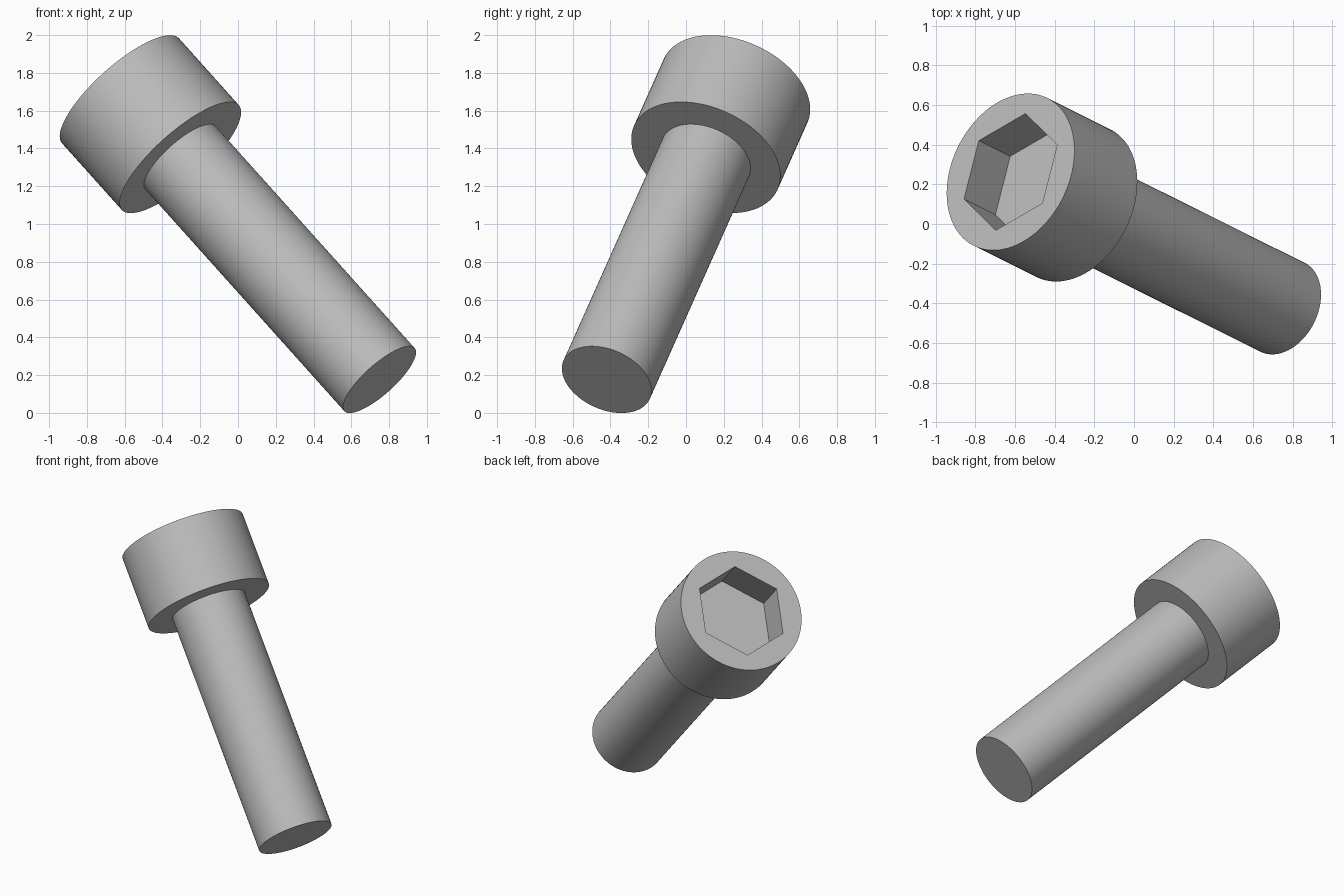
import bpy, bmesh, math
from mathutils import Vector, Matrix

cube = bpy.data.objects.get("Cube")
if cube:
    bpy.data.objects.remove(cube, do_unlink=True)

SEGMENTS = 96
HEAD_RADIUS, HEAD_HEIGHT = 0.416, 0.5
SHANK_RADIUS, TOTAL_LENGTH = 0.25, 2.164
HEX_RADIUS, HEX_DEPTH = 0.31, 0.25

# Single steel colour
steel = bpy.data.materials.new("steel grey")
steel.use_nodes = True
colour = (0.5, 0.5, 0.5, 1)
steel.diffuse_color = colour
steel.node_tree.nodes["Principled BSDF"].inputs["Base Color"].default_value = colour

# Tilted frame: z runs out of the head, x points to a socket corner
axis = Vector((-0.6336, 0.3154, 0.7065)).normalized()
corner = Vector((0.075, 0.295, -0.0645))
side = (corner - axis * corner.dot(axis)).normalized()
frame = Matrix((side, axis.cross(side), axis)).transposed().to_4x4()
frame.translation = (-0.622, 0.2626, 1.705)


def circle(radius):
    return lambda angle: radius


def hexagon(radius):
    apothem = radius * math.cos(math.pi / 6)
    return lambda angle: apothem / math.cos(angle % (math.pi / 3) - math.pi / 6)


def loft(name, rings, cap_first=False, cap_last=False):
    """Skin a list of (outline, height) rings ordered from top to bottom."""
    bm = bmesh.new()
    loops = []
    for outline, z in rings:
        loop = []
        for i in range(SEGMENTS):
            a = math.tau * i / SEGMENTS
            r = outline(a)
            loop.append(bm.verts.new((r * math.cos(a), r * math.sin(a), z)))
        loops.append(loop)
    for upper, lower in zip(loops, loops[1:]):
        for i in range(SEGMENTS):
            j = (i + 1) % SEGMENTS
            bm.faces.new((upper[i], lower[i], lower[j], upper[j]))
    if cap_first:
        bm.faces.new(loops[0])
    if cap_last:
        bm.faces.new(loops[-1][::-1])
    mesh = bpy.data.meshes.new(name)
    bm.to_mesh(mesh)
    bm.free()
    mesh.materials.append(steel)
    obj = bpy.data.objects.new(name, mesh)
    bpy.context.collection.objects.link(obj)
    obj.matrix_world = frame
    bpy.ops.object.select_all(action='DESELECT')
    obj.select_set(True)
    bpy.context.view_layer.objects.active = obj
    bpy.ops.object.shade_smooth_by_angle(angle=math.radians(30))
    return obj


# Head: socket floor, socket walls, top rim, outer wall, underside
loft("bolt_head", [
    (hexagon(HEX_RADIUS), -HEX_DEPTH),
    (hexagon(HEX_RADIUS), 0),
    (circle(HEAD_RADIUS), 0),
    (circle(HEAD_RADIUS), -HEAD_HEIGHT),
    (circle(SHANK_RADIUS), -HEAD_HEIGHT),
], cap_first=True)

# Plain shank with a flat end
loft("bolt_shank", [
    (circle(SHANK_RADIUS), -HEAD_HEIGHT),
    (circle(SHANK_RADIUS), -TOTAL_LENGTH),
], cap_last=True)
